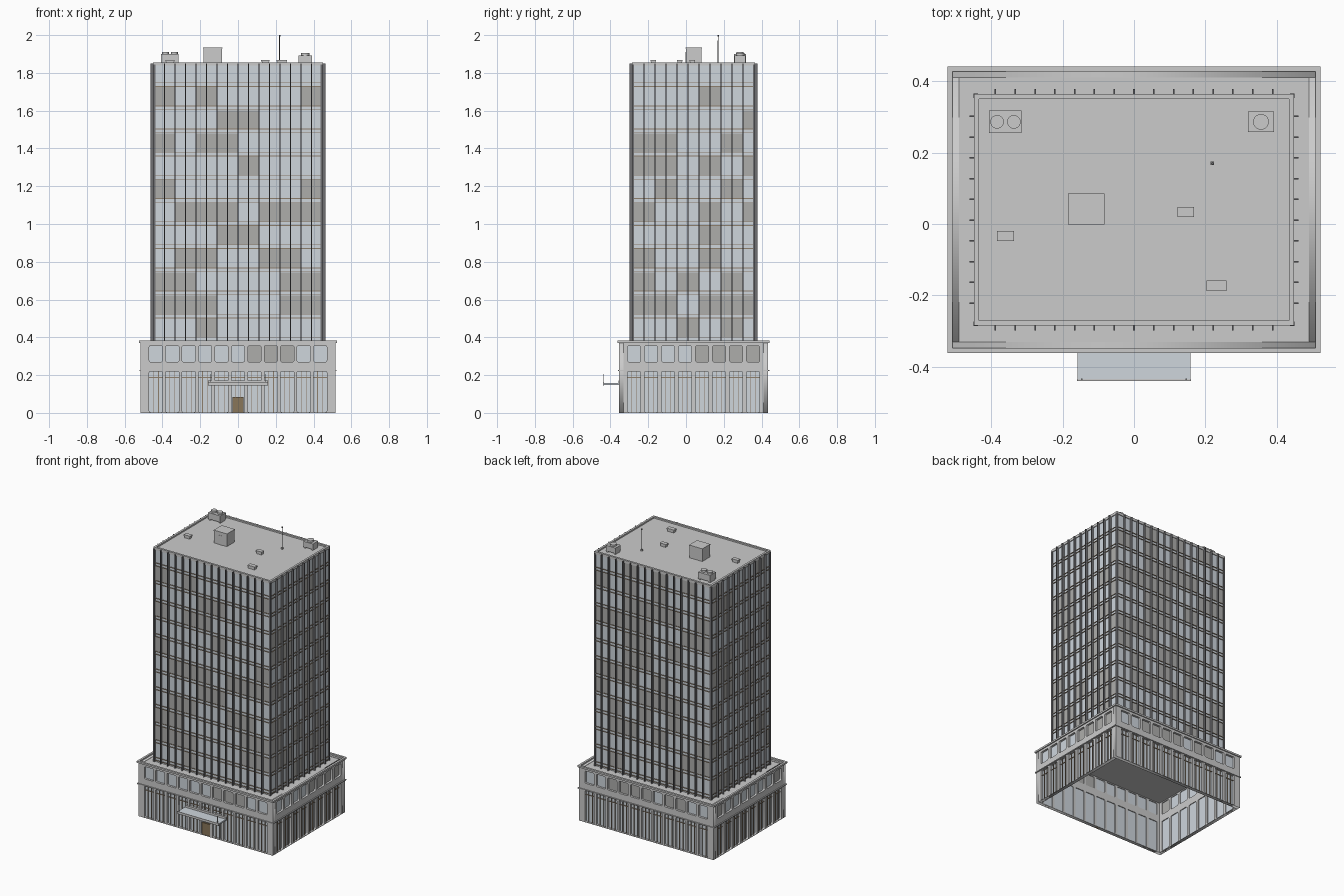
import bpy, bmesh, math, random
from mathutils import Matrix, Vector

if "Cube" in bpy.data.objects:
    bpy.data.objects.remove(bpy.data.objects["Cube"])

random.seed(4)
CY = 0.04                     # building centre in y
parts = {}                    # part name -> (bmesh, material)


def material(name, rgb):
    m = bpy.data.materials.new(name)
    m.diffuse_color = (*rgb, 1)
    m.use_nodes = True
    m.node_tree.nodes["Principled BSDF"].inputs["Base Color"].default_value = m.diffuse_color
    return m


GLASS = material("glass", (0.62, 0.67, 0.72))
BLIND = material("shaded_glass", (0.42, 0.42, 0.41))
BRONZE = material("bronze", (0.27, 0.21, 0.15))
DARK = material("dark_metal", (0.16, 0.16, 0.17))
WOOD = material("door_brown", (0.25, 0.18, 0.1))
I = Matrix.Identity(4)


def part(name, mat=None):
    if name not in parts:
        parts[name] = (bmesh.new(), mat)
    return parts[name][0]


def box(name, x, y, z, mat=None, M=I):
    """Box from (min, max) ranges, added to the named part."""
    size = [b - a for a, b in (x, y, z)]
    mid = [(a + b) / 2 for a, b in (x, y, z)]
    bmesh.ops.create_cube(part(name, mat), size=1,
                          matrix=M @ Matrix.Translation(mid) @ Matrix.Diagonal((*size, 1)))


def cyl(name, x, y, z0, z1, r, r2=None, n=20, mat=None):
    bmesh.ops.create_cone(part(name, mat), cap_ends=True, segments=n, radius1=r,
                          radius2=r if r2 is None else r2, depth=z1 - z0,
                          matrix=Matrix.Translation((x, y, (z0 + z1) / 2)))


def ring(name, hx, hy, t, z, mat=None):
    """Rectangular frame around the building centre."""
    for s in (-1, 1):
        a, b = sorted((s * hy, s * (hy - t)))
        box(name, (-hx, hx), (CY + a, CY + b), z, mat)
        a, b = sorted((s * hx, s * (hx - t)))
        box(name, (a, b), (CY - hy + t, CY + hy - t), z, mat)


def rounded(u, z0, z1, w, r=0.008):
    pts = []
    for k, (cx, cz) in enumerate([(u + w / 2 - r, z1 - r), (u - w / 2 + r, z1 - r),
                                  (u - w / 2 + r, z0 + r), (u + w / 2 - r, z0 + r)]):
        for i in range(5):
            a = math.radians(90 * k + 22.5 * i)
            pts.append((cx + r * math.cos(a), cz + r * math.sin(a)))
    return pts


def pierced_wall(name, outlines, t, M):
    """Flat wall cut by closed outlines (first one is the outside)."""
    cu = bpy.data.curves.new(name, 'CURVE')
    cu.dimensions, cu.fill_mode, cu.extrude = '2D', 'BOTH', t / 2
    for pts in outlines:
        s = cu.splines.new('POLY')
        s.points.add(len(pts) - 1)
        for p, (a, b) in zip(s.points, pts):
            p.co = (a, b, 0, 1)
        s.use_cyclic_u = True
    tmp = bpy.data.objects.new(name + "_curve", cu)
    bpy.context.collection.objects.link(tmp)
    dg = bpy.context.evaluated_depsgraph_get()
    me = bpy.data.meshes.new_from_object(tmp.evaluated_get(dg))
    me.transform(M @ Matrix.Rotation(math.pi / 2, 4, 'X'))
    me.name = name
    bpy.data.objects.remove(tmp)
    bpy.context.collection.objects.link(bpy.data.objects.new(name, me))


# side name, turn, half width of podium / tower, distance of podium / tower face, bays
SIDES = [("front", 0, 0.515, 0.395, 0.444, 0.32, 11, 0.087, 16),
         ("right", 90, 0.395, 0.515, 0.32, 0.444, 8, 0.09, 11),
         ("back", 180, 0.515, 0.395, 0.444, 0.32, 11, 0.087, 16),
         ("left", 270, 0.395, 0.515, 0.32, 0.444, 8, 0.09, 11)]
# shaded window pairs per floor, bottom to top
SHADED = {"front": "2 01267 0167 1256 34 123567 07 4 023 34 027 -".split(),
          "right": "24 01345 024 03 3 035 14 0135 014 5 3 -".split()}
T = 0.024                     # podium wall thickness
Z0, Z1, FLOORS = 0.38, 1.85, 12
H = (Z1 - Z0) / FLOORS

for name, turn, pw, pd, tw, td, nwin, step, nbay in SIDES:
    M = Matrix.Translation((0, CY, 0)) @ Matrix.Rotation(math.radians(turn), 4, 'Z')

    # podium wall with upper windows and tall ground floor bays
    w = pw if turn % 180 == 0 else pw - T
    holes = [[(-w, 0), (w, 0), (w, 0.372), (-w, 0.372)]]
    for i in range(nwin):
        u = (i - (nwin - 1) / 2) * step
        holes += [rounded(u, 0.27, 0.355, 0.07), rounded(u, 0.003, 0.22, 0.07)]
        mid = -pd + T * 0.6
        box("podium_upper_glass", (u - .036, u + .036), (mid, mid + .004), (.265, .36), GLASS, M) \
            if random.random() < 0.6 else \
            box("podium_shaded_glass", (u - .036, u + .036), (mid, mid + .004), (.265, .36), BLIND, M)
        box("ground_floor_glass", (u - .036, u + .036), (mid, mid + .004), (0, .223), GLASS, M)
        for k in (-1, 1):
            box("ground_floor_mullions", (u + k * .014 - .0015, u + k * .014 + .0015),
                (mid - .006, mid + .001), (0, .22), BRONZE, M)
        box("ground_floor_transoms", (u - .035, u + .035), (mid - .005, mid + .001),
            (.186, .19), BRONZE, M)
    pierced_wall(name + "_podium_wall", holes, T, M @ Matrix.Translation((0, -pd + T / 2, 0)))

    # tower vertical fins
    bay = 2 * tw / nbay
    for i in range(1, nbay):
        u = -tw + i * bay
        box("tower_fins", (u - .0022, u + .0022), (-td - .018, -td + .002), (Z0 - .01, Z1), DARK, M)

    # shaded panes in pairs of bays
    for f in range(FLOORS):
        za, zb = Z0 + f * H + .022, Z0 + (f + 1) * H - .003
        for p in range((nbay + 1) // 2):
            shaded = str(p) in SHADED[name][f] if name in SHADED else random.random() < 0.35
            if shaded:
                a, b = -tw + 2 * p * bay, min(-tw + (2 * p + 2) * bay, tw)
                box("tower_shaded_panes", (a, b), (-td - .0015, -td + .001), (za, zb), BLIND, M)

# tower glass body, floor bars and corner posts
box("tower_glass", (-.444, .444), (CY - .32, CY + .32), (.365, 1.843), GLASS)
for f in range(FLOORS):
    z = Z0 + f * H
    for zz in (z, z + .02):
        ring("tower_floor_bars", .449, .325, .008, (zz - .002, zz + .002), BRONZE)
for sx in (-1, 1):
    for sy in (-1, 1):
        x, y = sx * .444, CY + sy * .32
        box("tower_corner_posts", (x - .006, x + .006), (y - .006, y + .006), (.37, 1.845), DARK)

# tower roof and parapet
box("tower_roof", (-.446, .446), (CY - .322, CY + .322), (1.838, 1.846))
ring("tower_parapet", .449, .325, .014, (1.838, 1.856))

# podium roof, cornice and belt ledge
box("podium_roof", (-.505, .505), (CY - .385, CY + .385), (.362, .37))
ring("podium_cornice", .523, .402, .014, (.37, .382))
ring("podium_belt_ledge", .522, .401, .008, (.222, .228))

# entrance canopy, posts, lintel and door
box("entrance_canopy", (-.158, .158), (-.437, -.35), (.148, .158), GLASS)
box("canopy_edge", (-.16, .16), (-.44, -.435), (.144, .16))
for s in (-1, 1):
    box("canopy_posts", (s * .147 - .002, s * .147 + .002), (-.437, -.433), (.158, .206))
box("entrance_lintel", (-.158, .158), (-.357, -.34), (.158, .172))
box("entrance_door", (-.03, .03), (-.352, -.34), (0, .085), WOOD)

# rooftop stair house with door
box("stair_house", (-.183, -.085), (0, .083), (1.84, 1.932))
box("stair_house_cap", (-.185, -.083), (-.002, .085), (1.928, 1.935))
box("stair_house_door", (-.15, -.118), (-.002, .003), (1.846, 1.91))

# rooftop cooling units with fans
for x, y, fans, r, top in [((-.407, -.315), (.255, .318), (-.384, -.337), .019, 1.899),
                           ((.32, .393), (.258, .315), (.356,), .022, 1.893)]:
    box("cooling_units", x, y, (1.855, top))
    for fx in (x[0] + .008, x[1] - .008):
        box("cooling_unit_feet", (fx - .005, fx + .005), (y[0] + .004, y[1] - .004), (1.84, 1.856))
    for fx in fans:
        cyl("cooling_fans", fx, sum(y) / 2, top - .002, top + .012, r)

# rooftop vents
for x, y, w, d in [(.145, .033, .046, .028), (-.36, -.033, .048, .028), (.232, -.173, .056, .03)]:
    box("roof_vents", (x - w / 2 + .004, x + w / 2 - .004), (y - d / 2 + .003, y + d / 2 - .003), (1.84, 1.862))
    box("roof_vent_caps", (x - w / 2, x + w / 2), (y - d / 2, y + d / 2), (1.86, 1.868))

# antenna
box("antenna_base", (.215, .225), (.165, .175), (1.84, 1.856))
cyl("antenna_mast", .22, .17, 1.85, 1.995, .0025, .0018, 8, DARK)
cyl("antenna_tip", .22, .17, 1.992, 2.0, .004, .004, 8, DARK)

# turn collected parts into objects
for name, (bm, mat) in parts.items():
    me = bpy.data.meshes.new(name)
    bm.to_mesh(me)
    bm.free()
    if mat:
        me.materials.append(mat)
    bpy.context.collection.objects.link(bpy.data.objects.new(name, me))
